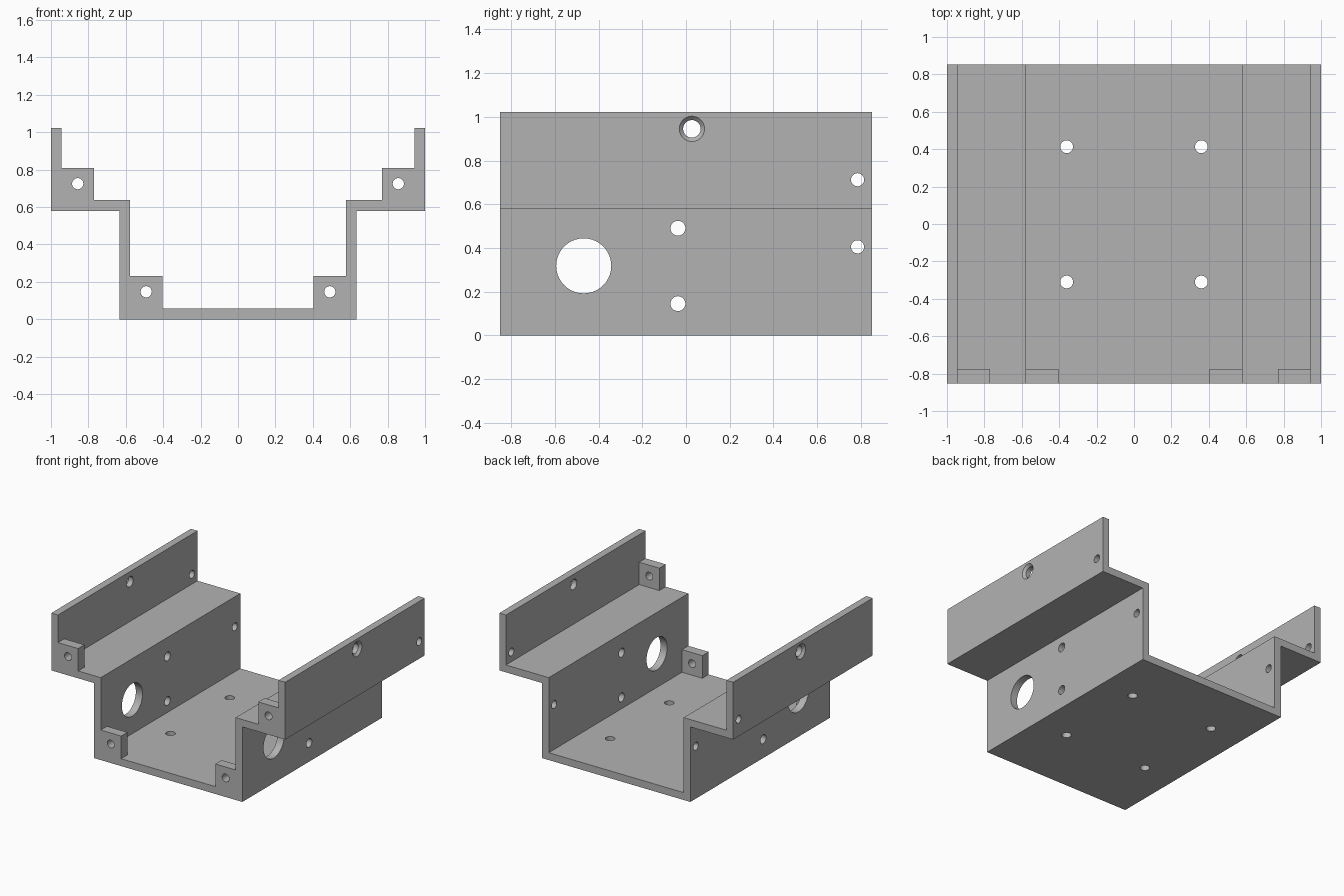
import bpy, bmesh, math
from mathutils import Matrix, Vector

cube = bpy.data.objects.get("Cube")
if cube:
    bpy.data.objects.remove(cube, do_unlink=True)

T = 0.057          # sheet thickness
Y = 0.852          # half length
FLOOR, LEDGE, TOP = 0.634, 0.637, 1.023

grey = bpy.data.materials.new("plain grey")
grey.use_nodes = True
grey.diffuse_color = (0.45, 0.45, 0.45, 1)
grey.node_tree.nodes["Principled BSDF"].inputs["Base Color"].default_value = (0.45, 0.45, 0.45, 1)


def make_object(name, bm):
    bmesh.ops.recalc_face_normals(bm, faces=bm.faces)
    mesh = bpy.data.meshes.new(name)
    bm.to_mesh(mesh)
    bm.free()
    mesh.materials.append(grey)
    obj = bpy.data.objects.new(name, mesh)
    bpy.context.collection.objects.link(obj)
    return obj


def add_box(bm, lo, hi):
    lo, hi = Vector(lo), Vector(hi)
    size = hi - lo
    bmesh.ops.create_cube(bm, size=1, matrix=Matrix.Translation((lo + hi) / 2)
                          @ Matrix.Diagonal((*size, 1)))


def add_cylinder(bm, centre, axis, r1, length, r2=None):
    turn = Vector((0, 0, 1)).rotation_difference(Vector(axis)).to_matrix().to_4x4()
    bmesh.ops.create_cone(bm, cap_ends=True, segments=40, radius1=r1,
                          radius2=r1 if r2 is None else r2, depth=length,
                          matrix=Matrix.Translation(centre) @ turn)


def boolean(target, tool, operation):
    mod = target.modifiers.new(operation, 'BOOLEAN')
    mod.operation, mod.object, mod.solver = operation, tool, 'EXACT'
    bpy.context.view_layer.objects.active = target
    bpy.ops.object.modifier_apply(modifier=mod.name)
    bpy.data.objects.remove(tool, do_unlink=True)


# Stepped channel: half profile mirrored, then extruded along y
outer = [(FLOOR, 0), (FLOOR, LEDGE - T), (1, LEDGE - T), (1, TOP)]
inner = [(1 - T, TOP), (1 - T, LEDGE), (FLOOR - T, LEDGE), (FLOOR - T, T)]
half = outer + inner
profile = half + [(-x, z) for x, z in reversed(half)]
bm = bmesh.new()
face = bm.faces.new([bm.verts.new((x, -Y, z)) for x, z in profile])
ext = bmesh.ops.extrude_face_region(bm, geom=[face])
bmesh.ops.translate(bm, vec=(0, 2 * Y, 0),
                    verts=[v for v in ext["geom"] if isinstance(v, bmesh.types.BMVert)])
channel = make_object("stepped_channel", bm)

# Front mounting tabs, sunk slightly into the sheet
bm = bmesh.new()
for side in (-1, 1):
    for x0, x1, z0, z1 in ((0.403, 0.6, 0.03, 0.232), (0.77, 0.97, 0.61, 0.81)):
        a, b = sorted((side * x0, side * x1))
        add_box(bm, (a, -Y, z0), (b, -0.775, z1))
boolean(channel, make_object("mounting_tabs", bm), 'UNION')

# Drilled holes
bm = bmesh.new()
for side in (-1, 1):
    for x, z in ((0.491, 0.147), (0.857, 0.725)):
        add_cylinder(bm, (side * x, -0.8, z), (0, 1, 0), 0.03, 0.2)
    for y in (0.413, -0.31):
        add_cylinder(bm, (side * 0.36, y, 0.03), (0, 0, 1), 0.034, 0.1)
    for x, y, z, r in ((0.6, -0.037, 0.49, 0.034), (0.6, -0.037, 0.145, 0.034),
                       (0.6, -0.468, 0.318, 0.126), (0.6, 0.785, 0.405, 0.03),
                       (0.97, 0.785, 0.712, 0.03), (0.97, 0.027, 0.945, 0.04)):
        add_cylinder(bm, (side * x, y, z), (1, 0, 0), r, 0.15)
boolean(channel, make_object("drill_cutter", bm), 'DIFFERENCE')

# Countersinks on the outside of the upper walls
bm = bmesh.new()
for side in (-1, 1):
    add_cylinder(bm, (side, 0.027, 0.945), (side, 0, 0), 0.038, 0.04, 0.078)
boolean(channel, make_object("countersink_cutter", bm), 'DIFFERENCE')

for o in bpy.context.selected_objects:
    o.select_set(False)
channel.select_set(True)
bpy.context.view_layer.objects.active = channel
bpy.ops.object.shade_smooth_by_angle(angle=math.radians(30))
